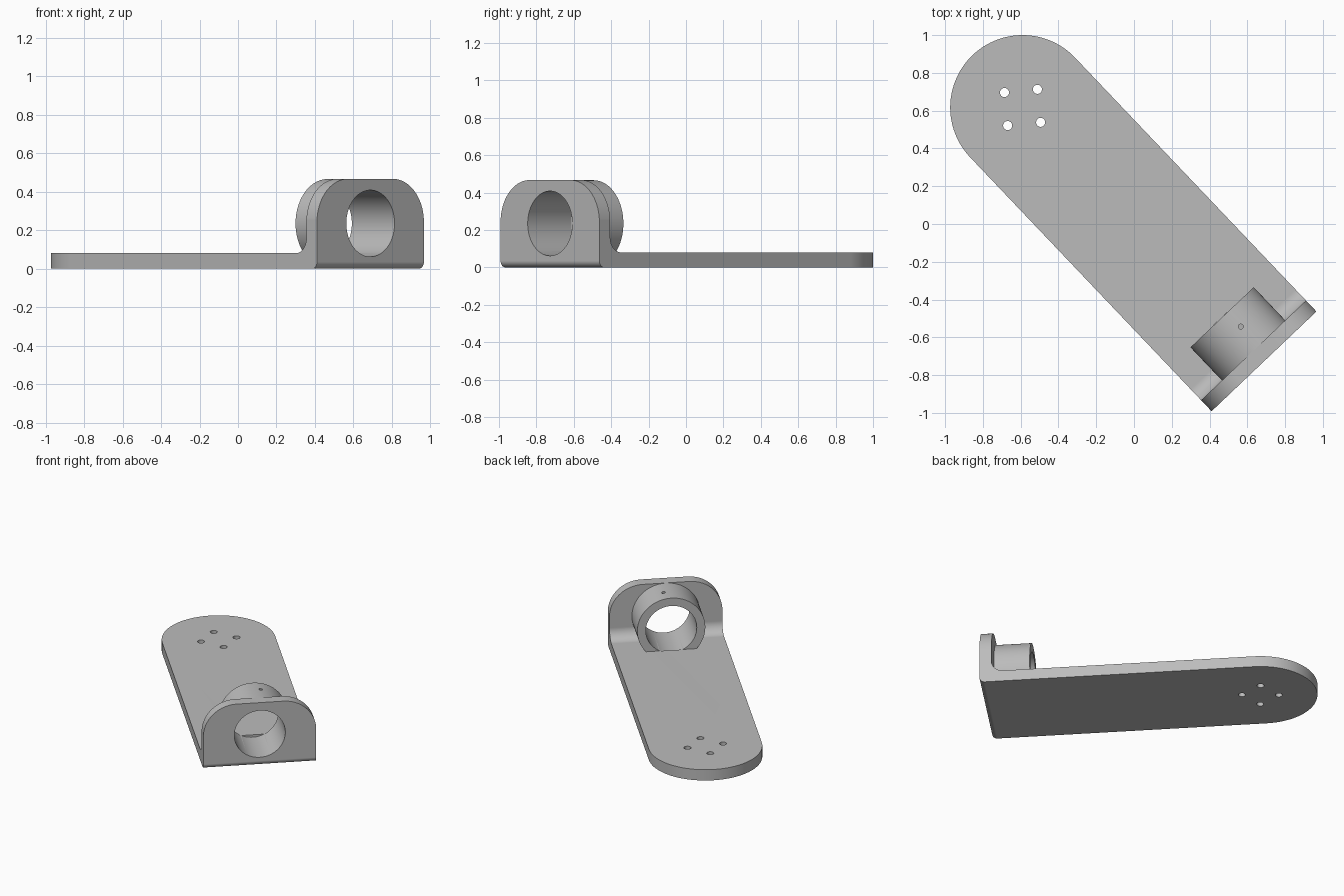
import bpy, bmesh, math
from mathutils import Matrix, Vector

cube = bpy.data.objects.get("Cube")
if cube:
    bpy.data.objects.remove(cube)

# Main dimensions, local frame: origin at the rounded end's centre, -y to the upright
R, T, H = 0.383, 0.08, 0.467
FRONT, TUBE_END = -1.855, -1.533
AXIS_Z, TUBE_R, BORE_R = 0.235, 0.231, 0.173
CORNER, INNER, OUTER = 0.225, 0.08, 0.035

grey = bpy.data.materials.new("plain grey")
grey.use_nodes = True
grey.diffuse_color = (0.5, 0.5, 0.5, 1)
grey.node_tree.nodes["Principled BSDF"].inputs["Base Color"].default_value = (0.5, 0.5, 0.5, 1)


def arc(cx, cy, r, start, end, n):
    angles = [math.radians(start + (end - start) * i / n) for i in range(n + 1)]
    return [(cx + r * math.cos(a), cy + r * math.sin(a)) for a in angles]


def prism(name, points, place, depth):
    """Extrude a flat outline; place maps its 2D points into space."""
    bm = bmesh.new()
    face = bm.faces.new([bm.verts.new(place(a, b)) for a, b in points])
    moved = bmesh.ops.extrude_face_region(bm, geom=[face])["geom"]
    bmesh.ops.translate(bm, vec=Vector(depth),
                        verts=[v for v in moved if isinstance(v, bmesh.types.BMVert)])
    bmesh.ops.recalc_face_normals(bm, faces=bm.faces)
    mesh = bpy.data.meshes.new(name)
    bm.to_mesh(mesh)
    bm.free()
    mesh.materials.append(grey)
    obj = bpy.data.objects.new(name, mesh)
    bpy.context.collection.objects.link(obj)
    return obj


def disc(cx, cy, r, n):
    return arc(cx, cy, r, 0, 360, n)[:-1]


def combine(tool, operation):
    mod = bracket.modifiers.new(tool.name, 'BOOLEAN')
    mod.operation, mod.solver, mod.object = operation, 'EXACT', tool
    bpy.ops.object.modifier_apply(modifier=mod.name)
    bpy.data.objects.remove(tool)


# L-shaped side profile with filleted bend
back = FRONT + T
profile = (arc(FRONT + OUTER, OUTER, OUTER, 180, 270, 8) + [(0.5, 0), (0.5, T)]
           + arc(back + INNER, T + INNER, INNER, 270, 180, 10) + [(back, 0.6), (FRONT, 0.6)])
bracket = prism("mounting_bracket", profile, lambda a, b: (-0.5, a, b), (1, 0, 0))
bpy.context.view_layer.objects.active = bracket
bracket.select_set(True)

# Rounded end of the base plate
plan = arc(0, 0, R, 0, 180, 64) + [(-R, -2.2), (R, -2.2)]
combine(prism("plan_outline", plan, lambda a, b: (a, b, -0.5), (0, 0, 2)), 'INTERSECT')

# Rounded top corners of the upright
w = R + 0.0004
front = ([(-w, -0.3), (w, -0.3)] + arc(w - CORNER, H - CORNER, CORNER, 0, 90, 20)
         + arc(CORNER - w, H - CORNER, CORNER, 90, 180, 20))
combine(prism("front_outline", front, lambda a, b: (a, -2.5, b), (0, 3.5, 0)), 'INTERSECT')

# Tube behind the upright, and its bore
combine(prism("tube", disc(0, AXIS_Z, TUBE_R, 96), lambda a, b: (a, FRONT + 0.03, b),
              (0, TUBE_END - FRONT - 0.03, 0)), 'UNION')
combine(prism("bore", disc(0, AXIS_Z, BORE_R, 96), lambda a, b: (a, FRONT - 0.1, b),
              (0, TUBE_END - FRONT + 0.1005, 0)), 'DIFFERENCE')

# Set-screw hole in the tube, four screw holes in the plate
combine(prism("set_screw_hole", disc(0.038, -1.637, 0.013, 24),
              lambda a, b: (a, b, AXIS_Z), (0, 0, 0.5)), 'DIFFERENCE')
for i in range(4):
    a = math.radians(7 + 90 * i)
    hole = disc(0.124 * math.cos(a), 0.124 * math.sin(a), 0.024, 32)
    combine(prism("screw_hole", hole, lambda a, b: (a, b, -0.2), (0, 0, 0.6)), 'DIFFERENCE')

# Smooth the curves, keep flats flat, turn into place
bpy.ops.object.shade_smooth_by_angle(angle=math.radians(30))
normals = bracket.modifiers.new("flat_faces", 'WEIGHTED_NORMAL')
normals.keep_sharp = True
bracket.matrix_world = Matrix.Translation((-0.59, 0.617, 0)) @ Matrix.Rotation(math.radians(43.56), 4, 'Z')
